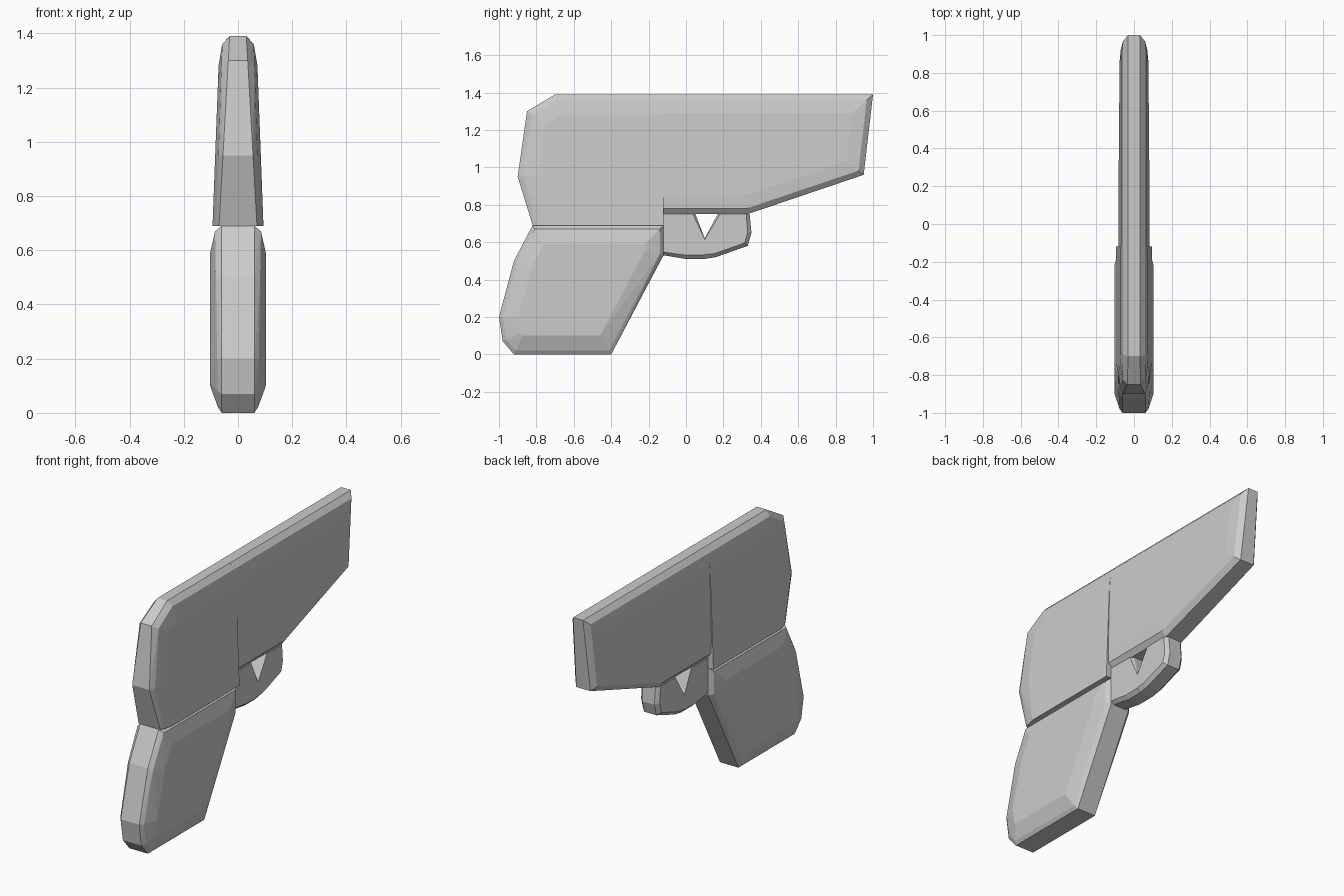
import bpy
import bmesh
from mathutils import Vector

default_cube = bpy.data.objects.get("Cube")
if default_cube:
    bpy.data.objects.remove(default_cube)

grey = bpy.data.materials.new("plain grey")
grey.use_nodes = True
tone = (0.6, 0.6, 0.6, 1)
grey.diffuse_color = tone
grey.node_tree.nodes["Principled BSDF"].inputs["Base Color"].default_value = tone

# Shared levels where neighbouring parts meet
top = 1.39
belly = 0.75
waist = 0.69
seam = -0.12
guard_split = 0.1
guard_bottom = 0.51
wedge_tip = 0.62


def inset_layers(outline, layers):
    """Yield the (y, z) outline shrunk step by step, with each layer's width rule."""
    bm = bmesh.new()
    face = bm.faces.new([bm.verts.new((0, y, z)) for y, z in outline])
    bm.normal_update()
    total = 0
    for inset, half_width, lean in layers:
        if inset:
            bmesh.ops.inset_region(bm, faces=[face], thickness=inset,
                                   use_boundary=True, use_even_offset=True)
        total += inset
        points = [vert.co.copy() for vert in face.verts]
        yield points, total, half_width, lean
    bm.free()


def hull_part(name, outline, layers, joints=()):
    """Symmetric faceted block: hull of the layers, full width at its joints.

    Each layer is an inset, a half width and how fast it narrows upwards.
    Each joint is an axis and the level at which the bevel is left out.
    """
    bm = bmesh.new()
    for points, total, half_width, lean in inset_layers(outline, layers):
        for point in points:
            for axis, level in joints:
                if abs(getattr(point, axis) - level) < total + 0.002:
                    setattr(point, axis, level)
            x = half_width * (1 - lean * (point.z - waist))
            for side in (-x, x):
                bm.verts.new(Vector((side, point.y, point.z)))
    result = bmesh.ops.convex_hull(bm, input=bm.verts)
    spare = {item for item in result["geom_interior"] + result["geom_unused"]
             if isinstance(item, bmesh.types.BMVert)}
    bmesh.ops.delete(bm, geom=list(spare), context="VERTS")
    bmesh.ops.recalc_face_normals(bm, faces=bm.faces)
    mesh = bpy.data.meshes.new(name)
    bm.to_mesh(mesh)
    bm.free()
    mesh.materials.append(grey)
    part = bpy.data.objects.new(name, mesh)
    bpy.context.collection.objects.link(part)


# Rear body: narrow rim along the back and top, fuller flanks
hull_part(
    "rear_body",
    outline=[(seam, waist), (seam, top), (-0.7, top),
             (-0.85, 1.3), (-0.9, 0.95), (-0.82, waist)],
    layers=[(0, 0.07, 0.8), (0.03, 0.08, 0.4), (0.08, 0.094, 0.4)],
    joints=[("y", seam), ("z", waist)])

# Front body: tapering underside and bevelled nose
hull_part(
    "front_body",
    outline=[(seam, belly), (0.33, belly), (0.95, 0.96),
             (1, top), (seam, top)],
    layers=[(0, 0.055, 0.6), (0.03, 0.08, 0.4), (0.07, 0.085, 0.3)],
    joints=[("y", seam)])

# Grip: raked block, widest in the middle
hull_part(
    "grip",
    outline=[(seam, waist), (-0.82, waist), (-0.92, 0.5), (-1, 0.2),
             (-0.98, 0.07), (-0.92, 0), (-0.4, 0), (seam, 0.53)],
    layers=[(0, 0.06, 0), (0.02, 0.085, -0.2), (0.08, 0.103, 0)])

# Trigger guard: two blocks meeting below a wedge opening
guard_layers = [(0, 0.04, 0), (0.02, 0.06, 0)]
hull_part(
    "rear_guard",
    outline=[(seam, belly), (seam, 0.53), (0, guard_bottom),
             (guard_split, guard_bottom), (guard_split, wedge_tip),
             (0.05, belly)],
    layers=guard_layers,
    joints=[("y", seam), ("y", guard_split), ("z", belly)])
hull_part(
    "front_guard",
    outline=[(guard_split, wedge_tip), (guard_split, guard_bottom),
             (0.16, 0.52), (0.33, 0.58), (0.35, 0.65), (0.34, belly),
             (0.17, belly)],
    layers=guard_layers,
    joints=[("y", guard_split), ("z", belly)])
